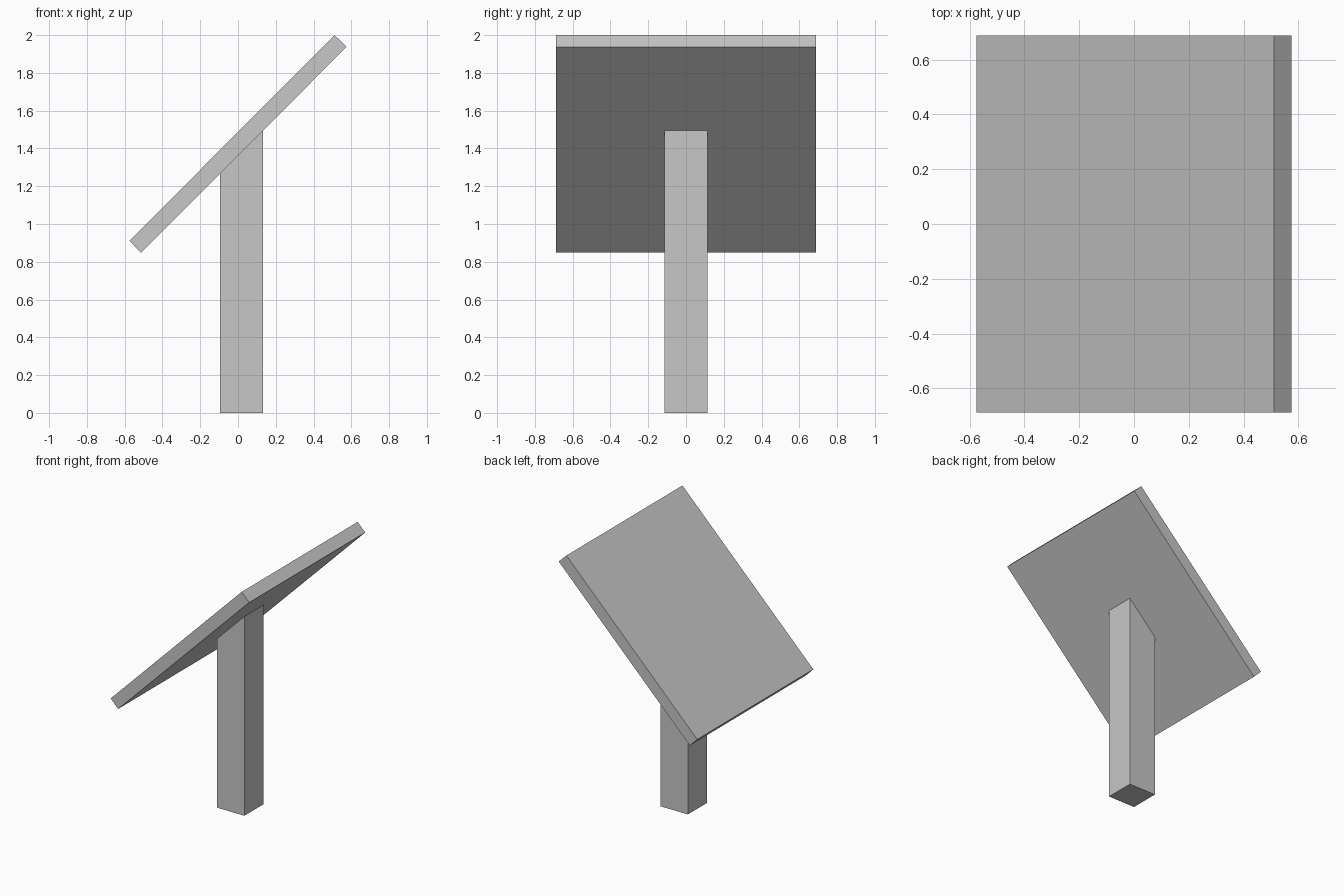
import bpy
import bmesh

cube = bpy.data.objects.get("Cube")
if cube:
    bpy.data.objects.remove(cube, do_unlink=True)

# Single plain grey
grey = bpy.data.materials.new("plain grey")
grey.use_nodes = True
colour = (0.57, 0.57, 0.57, 1)
grey.diffuse_color = colour
grey.node_tree.nodes["Principled BSDF"].inputs["Base Color"].default_value = colour


def extrude_profile(name, profile, half_depth):
    """Closed solid from an x-z outline, centred on y = 0."""
    bm = bmesh.new()
    face = bm.faces.new([bm.verts.new((x, -half_depth, z)) for x, z in profile])
    result = bmesh.ops.extrude_face_region(bm, geom=[face])
    moved = [v for v in result["geom"] if isinstance(v, bmesh.types.BMVert)]
    bmesh.ops.translate(bm, verts=moved, vec=(0, 2 * half_depth, 0))
    if face.is_valid and len(bm.faces) < len(profile) + 2:
        bm.faces.new([v for v in face.verts])
    bmesh.ops.recalc_face_normals(bm, faces=bm.faces)
    mesh = bpy.data.meshes.new(name)
    bm.to_mesh(mesh)
    bm.free()
    mesh.materials.append(grey)
    obj = bpy.data.objects.new(name, mesh)
    bpy.context.collection.objects.link(obj)
    return obj


# Tilted flat panel
extrude_profile("tilted_panel",
                [(-0.575, 0.911), (-0.513, 0.848), (0.575, 1.938), (0.511, 2.0)], 0.688)

# Square post with its top cut to the slope of the panel
extrude_profile("support_post",
                [(-0.095, 0), (0.132, 0), (0.132, 1.495), (-0.095, 1.267)], 0.113)
